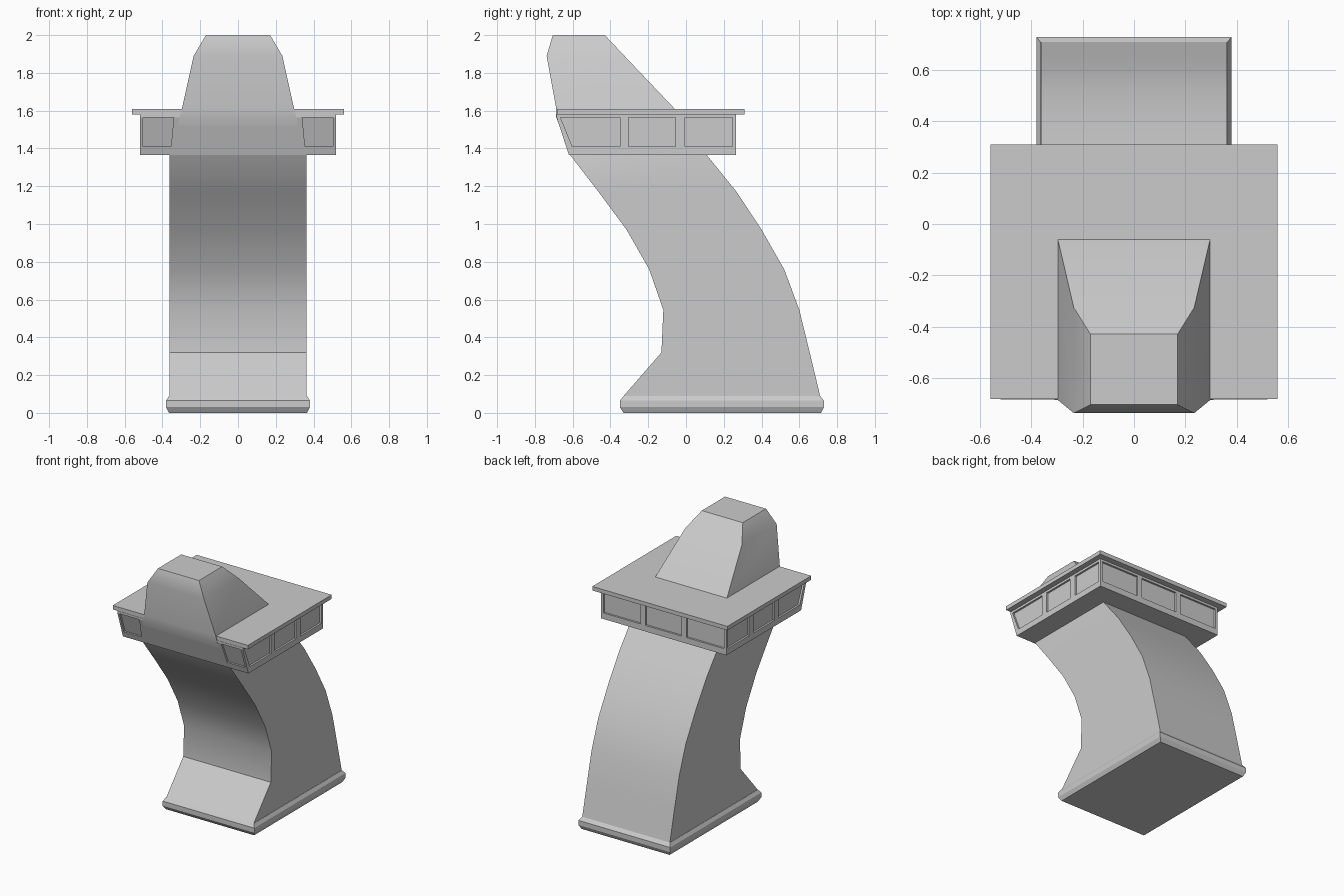
import bpy, bmesh, math

if "Cube" in bpy.data.objects:
    bpy.data.objects.remove(bpy.data.objects["Cube"])


def make(name, verts, faces, smooth=False):
    me = bpy.data.meshes.new(name)
    me.from_pydata(verts, [], faces)
    bm = bmesh.new()
    bm.from_mesh(me)
    bmesh.ops.recalc_face_normals(bm, faces=bm.faces)
    bm.to_mesh(me)
    bm.free()
    ob = bpy.data.objects.new(name, me)
    bpy.context.collection.objects.link(ob)
    if smooth:
        bpy.ops.object.select_all(action='DESELECT')
        bpy.context.view_layer.objects.active = ob
        ob.select_set(True)
        bpy.ops.object.shade_smooth_by_angle(angle=math.radians(30))
    return ob


def join_loops(name, loops, smooth=False):
    """Skin a stack of equally sized loops and cap both ends."""
    n = len(loops[0])
    verts = [v for loop in loops for v in loop]
    faces = [tuple(range(n)), tuple(range(len(verts) - n, len(verts)))]
    for k in range(len(loops) - 1):
        for i in range(n):
            j = (i + 1) % n
            faces.append((k * n + i, k * n + j, (k + 1) * n + j, (k + 1) * n + i))
    return make(name, verts, faces, smooth)


def loft(name, sections, smooth=False):
    """Rectangular sections given as (z, front y, back y, half width)."""
    return join_loops(name, [[(-w, f, z), (w, f, z), (w, b, z), (-w, b, z)]
                             for z, f, b, w in sections], smooth)


# base plate with chamfered rim
loft("base_plate", [(0, -.33, .715, .365), (.03, -.35, .73, .38),
                    (.065, -.35, .73, .38), (.09, -.33, .71, .365)])

# curved neck rising into the leaning head
loft("neck_and_head", [
    (.09, -.33, .71, .363), (.32, -.13, .655, .363), (.545, -.12, .60, .363),
    (.76, -.195, .52, .363), (.97, -.315, .40, .363), (1.17, -.463, .268, .363),
    (1.365, -.613, .11, .363), (1.565, -.687, -.029, .309), (1.61, -.687, -.06, .297),
    (1.89, -.738, -.326, .235), (2.0, -.705, -.43, .17)], smooth=True)

# cabin around the neck and its roof slab
Z0, Z1 = 1.365, 1.58
cabin = loft("cabin", [(Z0, -.62, .265, .52), (1.565, -.685, .265, .52),
                       (Z1, -.685, .265, .52)])
loft("cabin_roof", [(Z1, -.683, .31, .56), (1.61, -.683, .31, .56)])

# recessed windows
LO, HI, DEPTH = 1.41, 1.563, .014


def front_y(z):
    return -.62 - .325 * (z - Z0)


cutters = []


def cut(loops):
    cutters.append(join_loops("window_cutter", loops))


side_windows = [(-.602, -.664, -.35), (-.305, -.305, -.055), (-.005, -.005, .245)]
for s in (-1, 1):
    for lo_y, hi_y, end in side_windows:
        outline = [(lo_y, LO), (end, LO), (end, HI), (hi_y, HI)]
        cut([[(s * x, y, z) for y, z in outline] for x in (.52 - DEPTH, .7)])
    outline = [(.355, LO), (.503, LO), (.503, HI), (.34, HI)]
    cut([[(s * x, front_y(z) + d, z) for x, z in outline] for d in (DEPTH, -.2)])
for a, b in [(-.50, -.19), (-.15, .15), (.19, .50)]:
    outline = [(a, LO), (b, LO), (b, HI), (a, HI)]
    cut([[(x, y, z) for x, z in outline] for y in (.265 - DEPTH, .45)])

for c in cutters:
    m = cabin.modifiers.new("window", 'BOOLEAN')
    m.operation = 'DIFFERENCE'
    m.solver = 'EXACT'
    m.object = c
bpy.ops.object.select_all(action='DESELECT')
bpy.context.view_layer.objects.active = cabin
cabin.select_set(True)
for m in list(cabin.modifiers):
    bpy.ops.object.modifier_apply(modifier=m.name)
for c in cutters:
    bpy.data.objects.remove(c, do_unlink=True)
